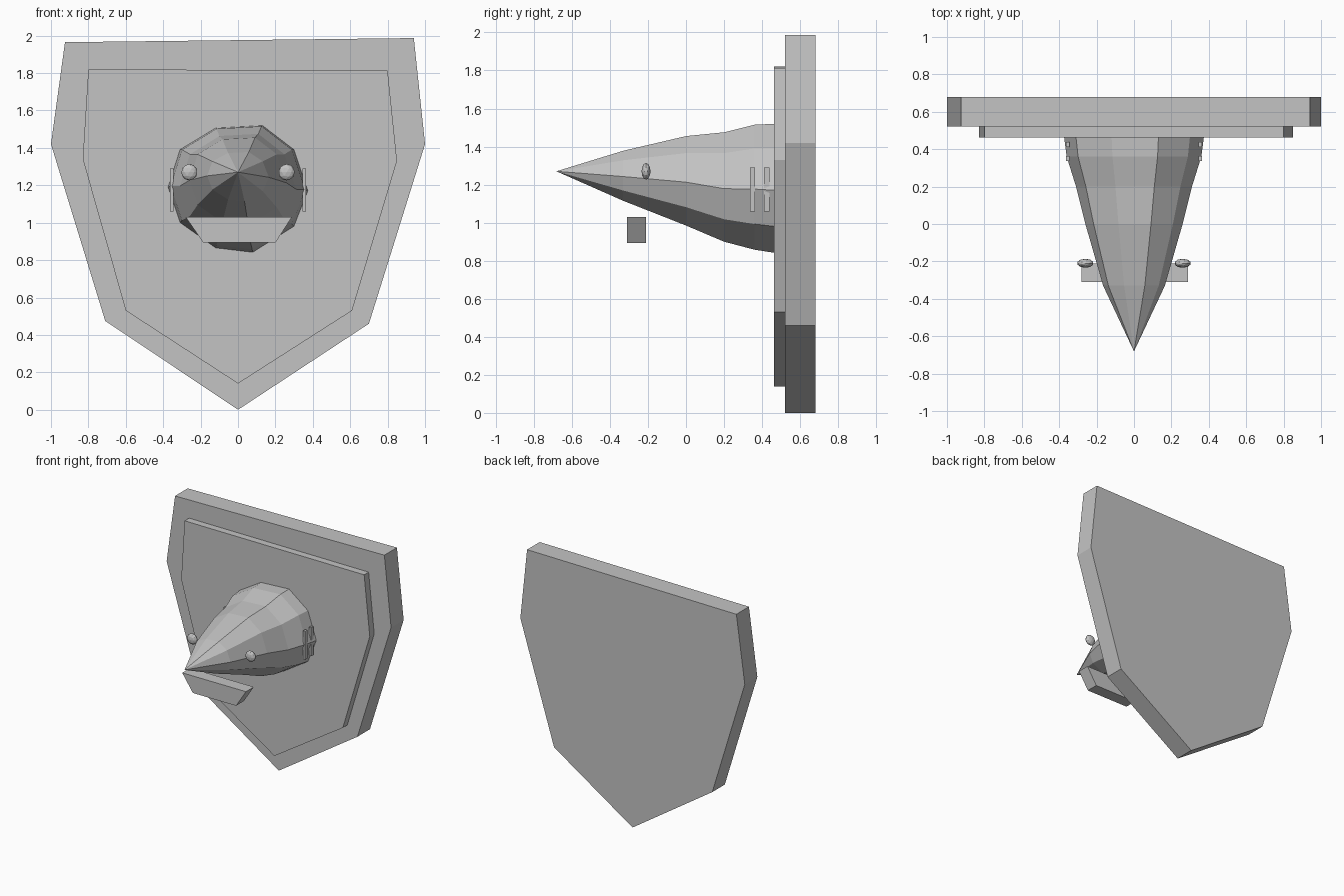
import bpy, bmesh

if "Cube" in bpy.data.objects:
    bpy.data.objects.remove(bpy.data.objects["Cube"])

grey = bpy.data.materials.new("plain grey")
grey.diffuse_color = (0.55, 0.55, 0.55, 1)
grey.use_nodes = True
grey.node_tree.nodes["Principled BSDF"].inputs["Base Color"].default_value = grey.diffuse_color


def finish(bm, name):
    bmesh.ops.recalc_face_normals(bm, faces=bm.faces[:])
    mesh = bpy.data.meshes.new(name)
    bm.to_mesh(mesh)
    bm.free()
    mesh.materials.append(grey)
    obj = bpy.data.objects.new(name, mesh)
    bpy.context.collection.objects.link(obj)
    return obj


def loft(name, rings):
    """Skin a list of equal-length rings, cap both ends."""
    bm = bmesh.new()
    loops = [[bm.verts.new(p) for p in ring] for ring in rings]
    for a, b in zip(loops, loops[1:]):
        for i in range(len(a)):
            j = (i + 1) % len(a)
            bm.faces.new((a[i], a[j], b[j], b[i]))
    bm.faces.new(loops[0])
    bm.faces.new(loops[-1])
    bmesh.ops.remove_doubles(bm, verts=bm.verts[:], dist=1e-4)
    return finish(bm, name)


def slab(name, outline, y0, y1):
    """Extrude an (x, z) outline between two depths."""
    return loft(name, [[(x, y, z) for x, z in outline] for y in (y0, y1)])


# Shield-shaped wall plaque in two layers
slab("plaque_back", [(-.925, 1.965), (.94, 1.987), (1, 1.42), (.7, .46),
                     (0, 0), (-.71, .475), (-1, 1.42)], .52, .68)
slab("plaque_front", [(-.8, 1.82), (.8, 1.813), (.85, 1.33), (.61, .53),
                      (0, .14), (-.6, .53), (-.83, 1.34)], .463, .52)

# Pointed faceted head: unit cross-section scaled at each depth
section = [(1, -.03), (.8, .62), (.35, 1), (-.32, .96), (-.83, .62),
           (-1, .03), (-.83, -.53), (-.32, -.93), (.21, -1), (.8, -.59)]
stations = [(-.68, .0005, 1.2695, 1.2705), (-.33, .165, 1.115, 1.378),  # y, half width, bottom, top
            (0, .26, .985, 1.455), (.2, .31, .9, 1.475),
            (.36, .36, .858, 1.515), (.475, .375, .84, 1.52)]
rings = []
for y, w, lo, hi in stations:
    mid, half = (lo + hi) / 2, (hi - lo) / 2
    rings.append([(x * w, y, mid + z * half) for x, z in section])
loft("head", rings)

# Jaw plate floating under the snout
slab("jaw", [(-.28, 1.03), (.288, 1.03), (.2, .893), (-.185, .893)], -.31, -.21)

for side, label in ((-1, "left"), (1, "right")):
    # Eyes: flattened balls
    bm = bmesh.new()
    bmesh.ops.create_icosphere(bm, subdivisions=2, radius=1)
    bmesh.ops.scale(bm, vec=(.044, .024, .044), verts=bm.verts[:])
    bmesh.ops.translate(bm, vec=(side * .26, -.21, 1.27), verts=bm.verts[:])
    finish(bm, "eye_" + label)
    # Gill slits: thin upright bars
    for n, y in enumerate((.35, .425)):
        a, b = side * .345, side * .364
        slab(f"gill_{label}_{n + 1}", [(a, 1.06), (b, 1.06), (b, 1.29), (a, 1.29)],
             y - .014, y + .014)
